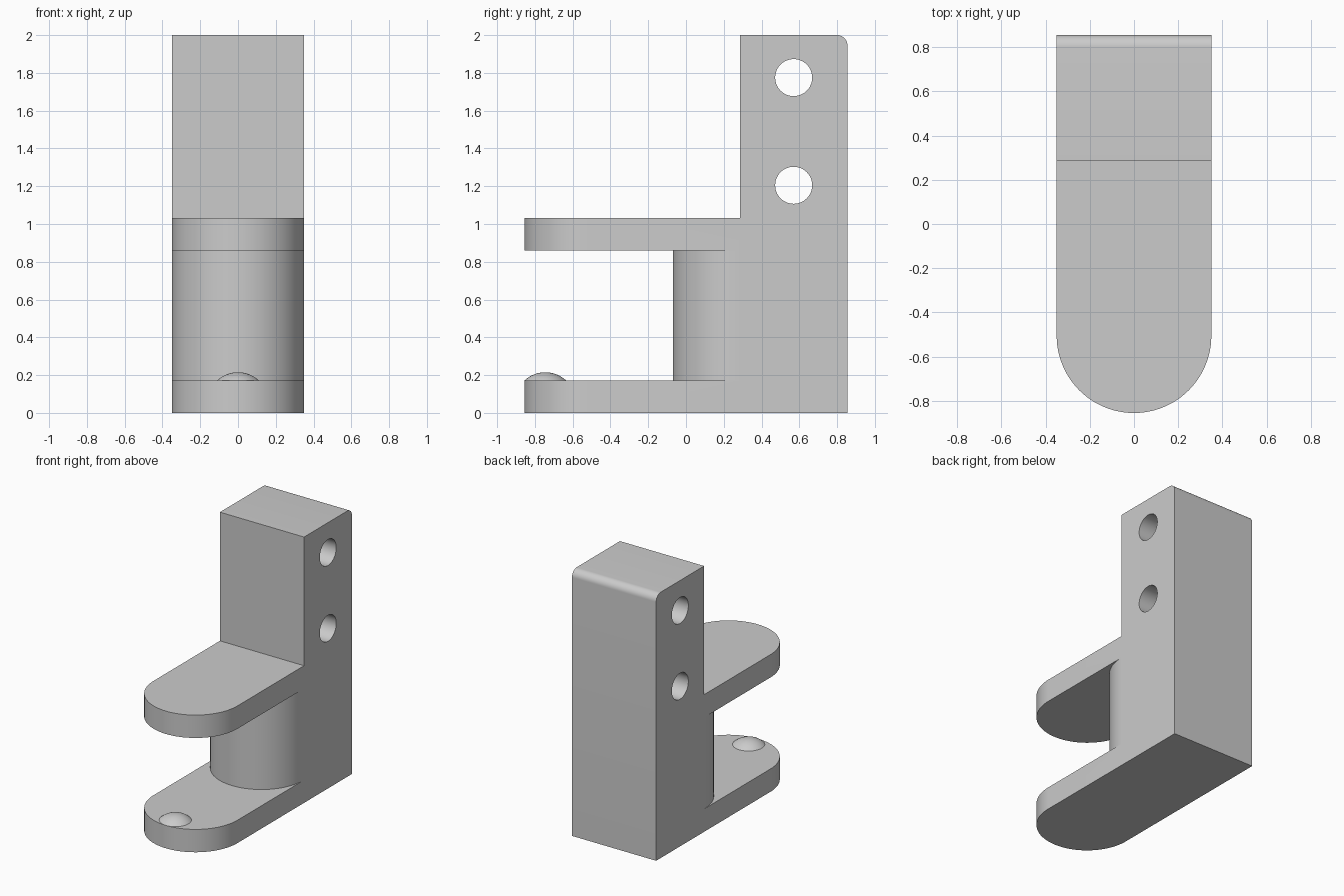
import bpy, bmesh, math
from mathutils import Matrix, Vector

cube = bpy.data.objects.get("Cube")
if cube:
    bpy.data.objects.remove(cube, do_unlink=True)

HALF = 0.35            # half width of the bracket
BLOCK_Y = 0.285        # front face of the upright
BACK_Y = 0.855
PLATE = 0.172          # plate thickness
UPPER_Z = 0.86         # underside of the upper plate

grey = bpy.data.materials.new("plain grey")
grey.use_nodes = True
COLOUR = (0.6, 0.6, 0.6, 1)
grey.diffuse_color = COLOUR
grey.node_tree.nodes["Principled BSDF"].inputs["Base Color"].default_value = COLOUR


def add_object(name, bm):
    bmesh.ops.recalc_face_normals(bm, faces=bm.faces)
    mesh = bpy.data.meshes.new(name)
    bm.to_mesh(mesh)
    bm.free()
    mesh.materials.append(grey)
    obj = bpy.data.objects.new(name, mesh)
    bpy.context.collection.objects.link(obj)
    return obj


def prism(name, points, direction):
    """Extrude a closed outline along a direction."""
    bm = bmesh.new()
    face = bm.faces.new([bm.verts.new(p) for p in points])
    new = bmesh.ops.extrude_face_region(bm, geom=[face])["geom"]
    verts = [v for v in new if isinstance(v, bmesh.types.BMVert)]
    bmesh.ops.translate(bm, verts=verts, vec=Vector(direction))
    return add_object(name, bm)


def arc(cy, cz, r, start, end, steps):
    """Points (a, b) along an arc, angles in degrees."""
    angles = [math.radians(start + (end - start) * i / steps) for i in range(steps + 1)]
    return [(cy + r * math.cos(a), cz + r * math.sin(a)) for a in angles]


def round_tongue(name, centre_y, z, height):
    """Flat-backed shape with a half-round front, touching the upright."""
    outline = arc(0, centre_y, HALF, 180, 360, 48)
    outline += [(HALF, BLOCK_Y), (-HALF, BLOCK_Y)]
    return prism(name, [(x, y, z) for x, y in outline], (0, 0, height))


def smooth(obj):
    bpy.ops.object.select_all(action="DESELECT")
    bpy.context.view_layer.objects.active = obj
    obj.select_set(True)
    bpy.ops.object.shade_smooth_by_angle(angle=math.radians(30))


def combine(target, other, operation):
    mod = target.modifiers.new(operation.title(), "BOOLEAN")
    mod.operation, mod.solver, mod.object = operation, "EXACT", other
    bpy.context.view_layer.objects.active = target
    bpy.ops.object.modifier_apply(modifier=mod.name)
    bpy.data.objects.remove(other, do_unlink=True)


# Upright with a rounded top back edge
R = 0.055
side = [(BLOCK_Y, 0), (BACK_Y, 0)] + arc(BACK_Y - R, 2 - R, R, 0, 90, 10) + [(BLOCK_Y, 2)]
body = prism("bracket_body", [(-HALF, y, z) for y, z in side], (2 * HALF, 0, 0))

# Two plates and the rounded core between them
for part in (round_tongue("lower_plate", -0.505, 0, PLATE),
             round_tongue("upper_plate", -0.505, UPPER_Z, PLATE),
             round_tongue("core", 0.28, PLATE, UPPER_Z - PLATE)):
    combine(body, part, "UNION")

# Cross holes through the upright
for z in (1.205, 1.775):
    circle = arc(0.57, z, 0.098, 0, 360, 48)[:-1]
    cutter = prism("hole_cutter", [(-1, y, h) for y, h in circle], (2, 0, 0))
    cutter.hide_render = True
    combine(body, cutter, "DIFFERENCE")
smooth(body)

# Shallow dome on the lower plate
base, rise = 0.11, 0.043
radius = (base ** 2 + rise ** 2) / (2 * rise)
tilt = math.degrees(math.acos(base / radius))
bm = bmesh.new()
profile = [bm.verts.new((a, 0, b)) for a, b in arc(0, rise - radius, radius, tilt, 90, 10)]
edges = [bm.edges.new(pair) for pair in zip(profile, profile[1:])]
bmesh.ops.spin(bm, geom=profile + edges, cent=(0, 0, 0), axis=(0, 0, 1),
               angle=math.tau, steps=48, use_duplicate=False)
bmesh.ops.remove_doubles(bm, verts=bm.verts, dist=0.0005)
bmesh.ops.transform(bm, matrix=Matrix.Translation((0, -0.745, PLATE)), verts=bm.verts)
dome = add_object("detent_dome", bm)
if dome.data.polygons[0].normal.z < 0:
    dome.data.flip_normals()
smooth(dome)
